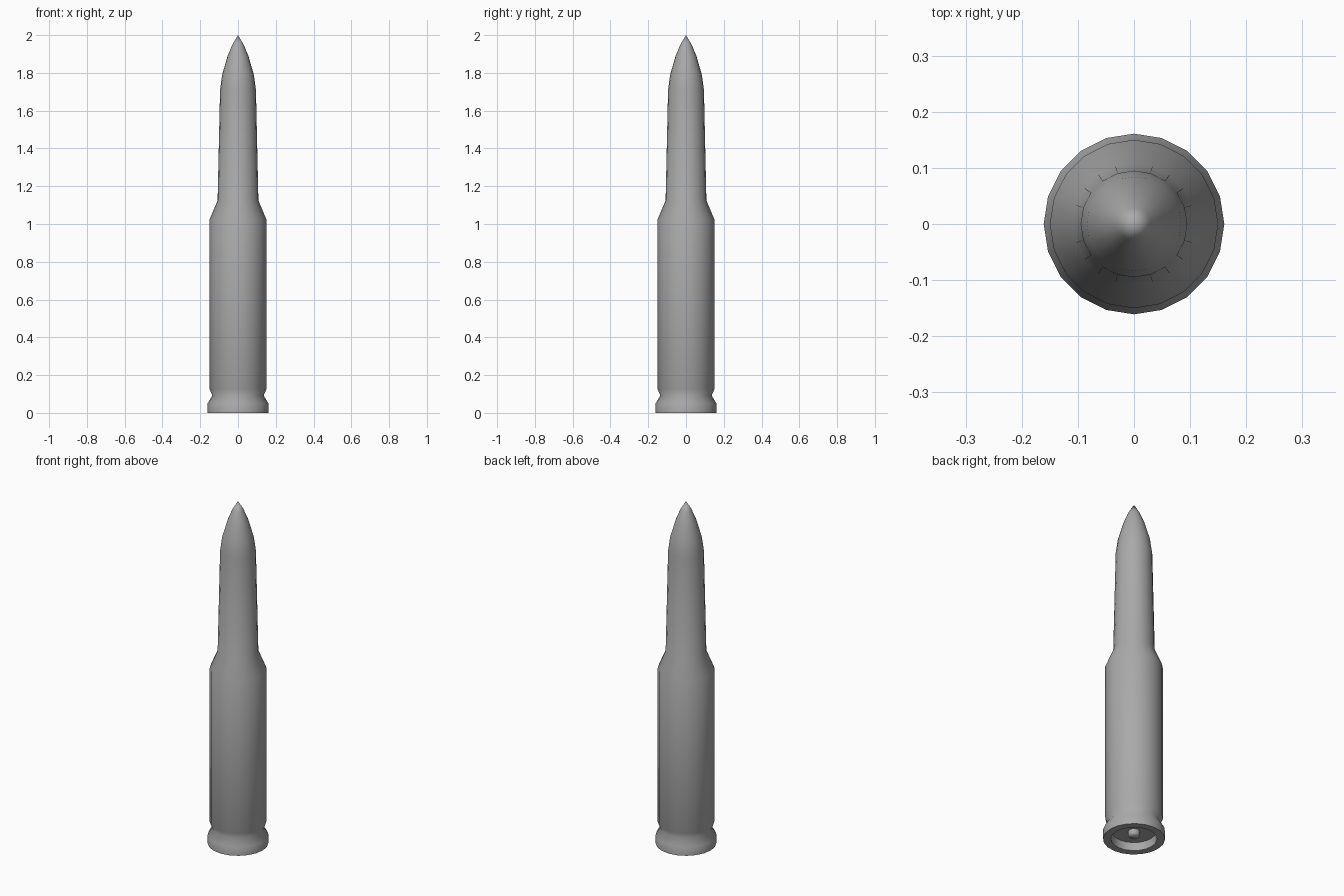
import bpy, bmesh, math

if "Cube" in bpy.data.objects:
    bpy.data.objects.remove(bpy.data.objects["Cube"])

# Dark grey metal
metal = bpy.data.materials.new("dark_metal")
metal.diffuse_color = (0.4, 0.4, 0.4, 1)
metal.use_nodes = True
metal.node_tree.nodes["Principled BSDF"].inputs["Base Color"].default_value = metal.diffuse_color


def lathe(name, profile, sides):
    """Revolve an (r, z) profile about z; r = 0 points become poles."""
    bm = bmesh.new()
    rings = []
    for r, z in profile:
        n = sides if r > 0 else 1
        rings.append([bm.verts.new((r * math.cos(math.tau * i / sides),
                                    r * math.sin(math.tau * i / sides), z)) for i in range(n)])
    for a, b in zip(rings, rings[1:]):
        for i in range(sides):
            j = (i + 1) % sides
            quad = [a[i % len(a)], a[j % len(a)], b[j % len(b)], b[i % len(b)]]
            bm.faces.new(list(dict.fromkeys(quad)))
    bmesh.ops.recalc_face_normals(bm, faces=bm.faces)
    mesh = bpy.data.meshes.new(name)
    bm.to_mesh(mesh)
    bm.free()
    mesh.materials.append(metal)
    obj = bpy.data.objects.new(name, mesh)
    bpy.context.collection.objects.link(obj)
    bpy.ops.object.select_all(action='DESELECT')
    obj.select_set(True)
    bpy.context.view_layer.objects.active = obj
    bpy.ops.object.shade_smooth_by_angle(angle=math.radians(60))
    return obj


# Cartridge: recessed base, rim, extractor groove, case, shoulder, neck, pointed tip
lathe("cartridge", [
    (0, 0.045), (0.115, 0.045), (0.12, 0), (0.161, 0), (0.161, 0.05),
    (0.136, 0.092), (0.15, 0.125), (0.15, 1.025), (0.108, 1.125),
    (0.095, 1.71), (0.084, 1.79), (0.055, 1.89), (0.03, 1.95), (0, 2.0)], 20)

# Small primer stud in the base recess
lathe("primer", [(0, 0.012), (0.025, 0.012), (0.032, 0.022), (0.032, 0.05), (0, 0.05)], 8)
